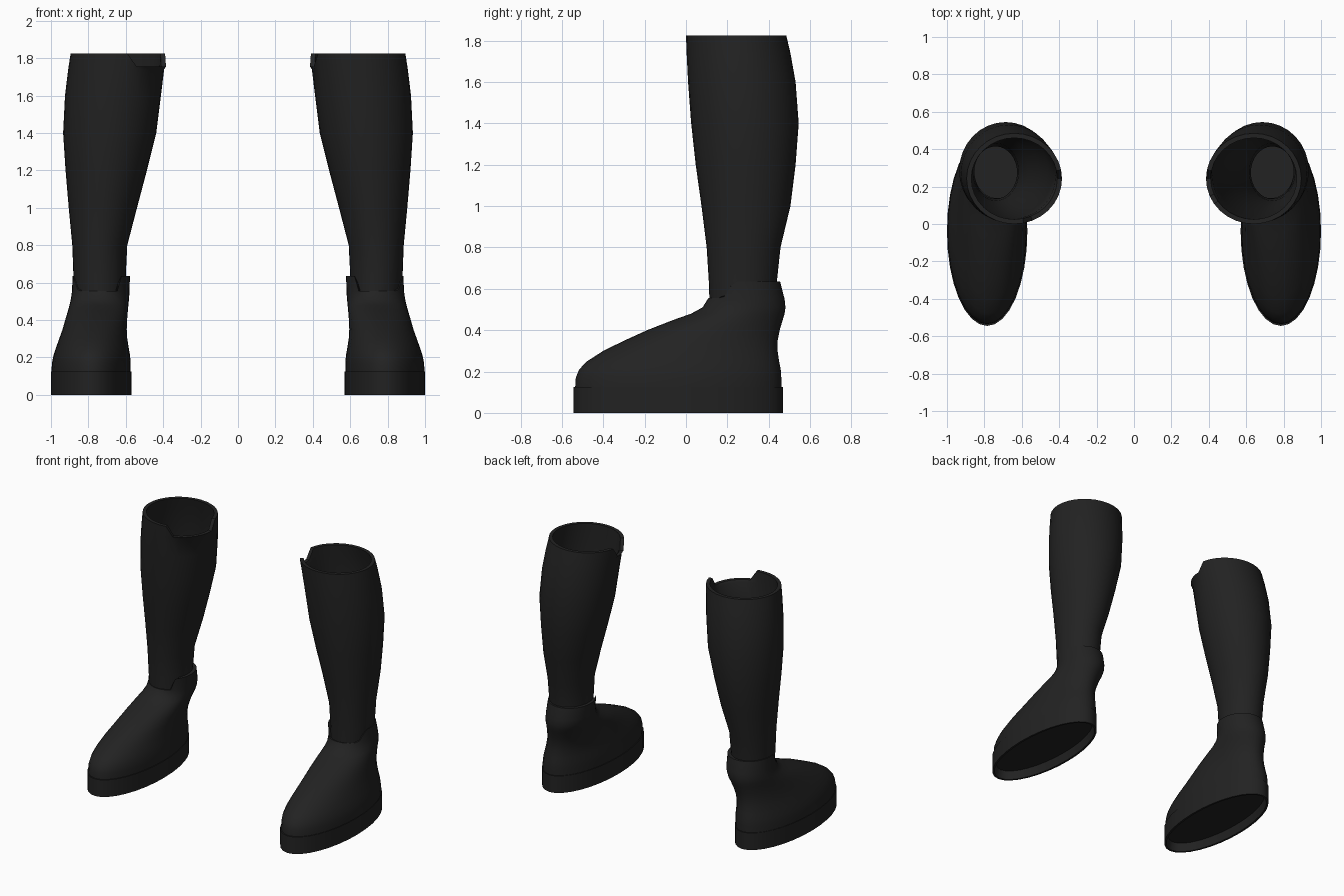
import bpy, bmesh, math

if "Cube" in bpy.data.objects:
    bpy.data.objects.remove(bpy.data.objects["Cube"])

leather = bpy.data.materials.new("black leather")
leather.use_nodes = True
colour = (0.016, 0.016, 0.016, 1)
leather.diffuse_color = colour
bsdf = leather.node_tree.nodes["Principled BSDF"]
bsdf.inputs["Base Color"].default_value = colour
bsdf.inputs["Roughness"].default_value = 0.8

SIDES = 32


def inset(ring, d, z=None):
    """Shrink a ring (z, x0, x1, y0, y1) by d, optionally at a new height."""
    z0, a, b, c, e = ring
    return (z0 if z is None else z, a + d, b - d, c + d, e - d)


def loft(name, rings, side, height=None, cap_start=False, cap_end=False):
    """Skin elliptical rings; height(i, x, y, z) may reshape a rim."""
    bm = bmesh.new()
    loops = []
    for i, (z, x0, x1, y0, y1) in enumerate(rings):
        loop = []
        for k in range(SIDES):
            a = math.tau * k / SIDES
            x = (x0 + x1) / 2 + (x1 - x0) / 2 * math.cos(a)
            y = (y0 + y1) / 2 + (y1 - y0) / 2 * math.sin(a)
            h = height(i, x, y, z) if height else z
            loop.append(bm.verts.new((side * x, y, h)))
        loops.append(loop)
    for lo, hi in zip(loops, loops[1:]):
        for k in range(SIDES):
            n = (k + 1) % SIDES
            bm.faces.new((lo[k], lo[n], hi[n], hi[k]))
    if cap_start:
        bm.faces.new(loops[0][::-1])
    if cap_end:
        bm.faces.new(loops[-1])
    if side < 0:
        bmesh.ops.reverse_faces(bm, faces=bm.faces[:])
    mesh = bpy.data.meshes.new(name)
    bm.to_mesh(mesh)
    bm.free()
    mesh.materials.append(leather)
    ob = bpy.data.objects.new(name, mesh)
    bpy.context.collection.objects.link(ob)
    return ob


# Ring profiles: z, inner x, outer x, front y, back y
SHAFT = [
    (0.50, 0.605, 0.870, 0.115, 0.43), (0.64, 0.600, 0.880, 0.110, 0.44),
    (0.80, 0.592, 0.886, 0.100, 0.457), (1.0, 0.540, 0.905, 0.075, 0.505),
    (1.2, 0.487, 0.922, 0.047, 0.53), (1.4, 0.437, 0.935, 0.025, 0.545),
    (1.6, 0.412, 0.925, 0.010, 0.53), (1.74, 0.395, 0.908, 0.003, 0.505),
    (1.825, 0.385, 0.895, 0.0, 0.485),
]
UPPER = [
    (0.125, 0.574, 0.997, -0.536, 0.462), (0.17, 0.574, 0.995, -0.533, 0.461),
    (0.21, 0.577, 0.987, -0.517, 0.458), (0.25, 0.584, 0.974, -0.478, 0.45),
    (0.30, 0.592, 0.956, -0.400, 0.443), (0.35, 0.595, 0.938, -0.298, 0.443),
    (0.40, 0.593, 0.924, -0.188, 0.453), (0.45, 0.589, 0.909, -0.060, 0.468),
    (0.48, 0.586, 0.901, 0.025, 0.477), (0.51, 0.583, 0.894, 0.080, 0.481),
    (0.55, 0.580, 0.888, 0.105, 0.477), (0.635, 0.578, 0.884, 0.108, 0.455),
]
SOLE = (0.125, 0.57, 1.0, -0.545, 0.468)

TOP = len(SHAFT) - 1
COLLAR = len(UPPER) - 1


def collar_height(i, x, y, z):
    # Front of the collar dips below the back
    if i in (COLLAR, COLLAR + 1) and x > 0.64:
        return z - 0.08 * min(1, max(0, (0.23 - y) / 0.05))
    return z


def rim_height(side):
    # Torn gap in the inner front of each rim
    def height(i, x, y, z):
        if i in (TOP, TOP + 1):
            if side < 0:
                gap = x < 0.58 and y < 0.27
            else:
                gap = x < 0.45 and 0.14 < y < 0.27
            if gap:
                return z - 0.07
        return z
    return height


parts = []
for side, label in ((1, "left"), (-1, "right")):
    # Hollow shaft with inner lining and a floor
    lining = [inset(r, 0.025) for r in reversed(SHAFT)]
    lining[-1] = inset(SHAFT[0], 0.012, 0.54)
    parts.append(loft(label + "_shaft", SHAFT + lining, side,
                      rim_height(side), cap_end=True))

    # Foot upper with a folded collar
    rim = inset(UPPER[-1], 0.03)
    parts.append(loft(label + "_foot", UPPER + [rim, inset(rim, 0, 0.5)],
                      side, collar_height))

    # Thick sole with a recessed underside
    base = inset(SOLE, 0, 0.0)
    parts.append(loft(label + "_sole", [
        inset(SOLE, 0.03, 0.06), inset(base, 0.015), base,
        SOLE, inset(SOLE, 0.03)], side, cap_start=True, cap_end=True))

# Smooth shading with crisp edges
bpy.ops.object.select_all(action="DESELECT")
for ob in parts:
    ob.select_set(True)
bpy.context.view_layer.objects.active = parts[0]
bpy.ops.object.shade_smooth_by_angle(angle=math.radians(40))
